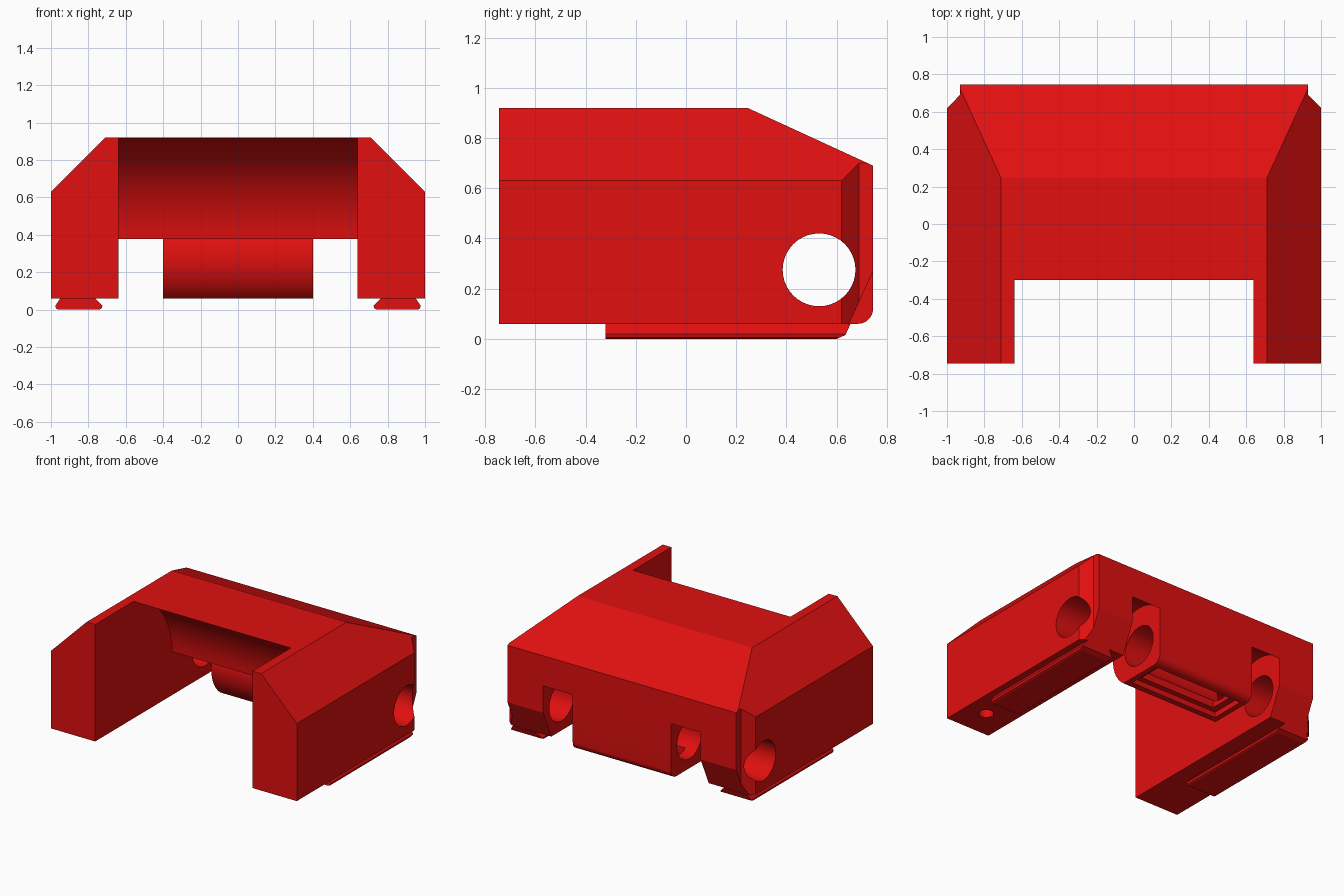
import bpy, bmesh, math

if "Cube" in bpy.data.objects:
    bpy.data.objects.remove(bpy.data.objects["Cube"])

red = bpy.data.materials.new("bright red")
red.diffuse_color = (0.75, 0.005, 0.005, 1)
red.use_nodes = True
red.node_tree.nodes["Principled BSDF"].inputs["Base Color"].default_value = red.diffuse_color

AXLE_Y, AXLE_Z = 0.53, 0.275


def prism(name, pts, axis, a, b):
    """Extrude a 2D outline along an axis (x: pts are y,z / y: x,z / z: x,y)."""
    place = {"x": lambda u, v, t: (t, u, v),
             "y": lambda u, v, t: (u, t, v),
             "z": lambda u, v, t: (u, v, t)}[axis]
    bm = bmesh.new()
    face = bm.faces.new([bm.verts.new(place(u, v, a)) for u, v in pts])
    out = bmesh.ops.extrude_face_region(bm, geom=[face])
    d = place(0, 0, b - a)
    bmesh.ops.translate(bm, vec=d, verts=[g for g in out["geom"] if isinstance(g, bmesh.types.BMVert)])
    bmesh.ops.recalc_face_normals(bm, faces=bm.faces)
    mesh = bpy.data.meshes.new(name)
    bm.to_mesh(mesh)
    bm.free()
    mesh.materials.append(red)
    ob = bpy.data.objects.new(name, mesh)
    bpy.context.collection.objects.link(ob)
    return ob


def arc(cx, cy, r, a0, a1, n):
    return [(cx + r * math.cos(math.radians(a0 + (a1 - a0) * i / n)),
             cy + r * math.sin(math.radians(a0 + (a1 - a0) * i / n))) for i in range(n + 1)]


def circle(cx, cy, r, n=40):
    return arc(cx, cy, r, 0, 360, n)[:-1]


def box(x0, x1, y0, y1):
    return [(x0, y0), (x1, y0), (x1, y1), (x0, y1)]


def cut(target, pts, axis, a, b):
    c = prism("cutter", pts, axis, a, b)
    c.hide_render = True
    m = target.modifiers.new("cut", "BOOLEAN")
    m.operation, m.solver, m.object = "DIFFERENCE", "EXACT", c
    bpy.context.view_layer.objects.active = target
    bpy.ops.object.modifier_apply(modifier=m.name)
    bpy.data.objects.remove(c, do_unlink=True)


# Main housing: side outline extruded over the full width
body = prism("housing", [(-0.745, 0.06), (0.745, 0.06), (0.745, 0.69), (0.245, 0.92), (-0.745, 0.92)],
             "x", -1, 1)

# Front opening: concave underside of the bridge, then the round front of the middle block
t = 38.0
r = 0.703 / (2 * math.sin(math.radians(t)))
mid = math.radians(39.8)
h = r * math.cos(math.radians(t))
cy, cz = -0.075 - h * math.cos(mid), 0.648 - h * math.sin(mid)
a_end = 180 - math.degrees(math.asin((0.38 - AXLE_Z) / 0.27))
a_low = 180 + math.degrees(math.asin((AXLE_Z - 0.06) / 0.27))
opening = ([(-1, -0.1), (-1, 1.1), (-0.3, 1.1)]
           + arc(cy, cz, r, 39.8 + t, 39.8 - t, 20)
           + arc(AXLE_Y, AXLE_Z, 0.27, a_end, a_low, 16) + [(0.367, -0.1)])
cut(body, opening, "x", -0.64, 0.64)

# Wheel notches, sloped roof edges, back corners and lower back slants on both sides
notch = arc(AXLE_Y, AXLE_Z, 0.29, 180, 0, 24) + [(0.82, -0.1), (0.24, -0.1)]
for s in (-1, 1):
    cut(body, notch, "x", 0.4 * s, 0.64 * s)
    cut(body, [(1.1 * s, 0.53), (0.61 * s, 1.02), (1.1 * s, 1.02)], "y", -1, 1)
    cut(body, [(1.05 * s, 0.57), (0.93 * s, 0.69), (0.93 * s, 0.9), (1.05 * s, 0.9)], "z", -0.1, 1)
    cut(body, [(0.745, 0.27), (0.9, 0.27), (0.9, -0.01), (0.618, -0.01), (0.65, 0.06)],
        "x", 0.5 * s, 1.1 * s)

# Rounded lower back edge of the middle block
cut(body, arc(0.685, 0.12, 0.06, -90, 0, 8) + [(0.8, 0.12), (0.8, 0.0), (0.685, 0.0)], "x", -0.5, 0.5)

# Axle bore
cut(body, circle(AXLE_Y, AXLE_Z, 0.145), "x", -1.2, 1.2)

# Stepped pocket under the middle block and a screw hole in one arm
cut(body, box(-0.36, 0.36, 0.41, 0.67), "z", -0.1, 0.1)
cut(body, box(-0.31, 0.31, 0.45, 0.63), "z", -0.1, 0.27)
cut(body, circle(0.84, -0.53, 0.05, 24), "z", -0.1, 0.4)

# Dovetail rails under the arms, sloped at the back end
rails = []
for s, side in ((-1, "left"), (1, "right")):
    outline = [(0.765, 0.06), (0.725, 0.02), (0.73, 0.005), (0.74, 0), (0.96, 0),
               (0.972, 0.005), (0.977, 0.02), (0.95, 0.06)]
    rail = prism(side + "_rail", [(s * x, z) for x, z in outline], "y", -0.32, 0.66)
    cut(rail, [(0.6, 0), (0.635, 0.015), (0.66, 0.07), (0.8, 0.07), (0.8, -0.1), (0.6, -0.1)], "x", -1.2, 1.2)
    rails.append(rail)

# Smooth only the round surfaces
for ob in [body] + rails:
    bpy.ops.object.select_all(action="DESELECT")
    ob.select_set(True)
    bpy.context.view_layer.objects.active = ob
    bpy.ops.object.shade_smooth_by_angle(angle=math.radians(20))
